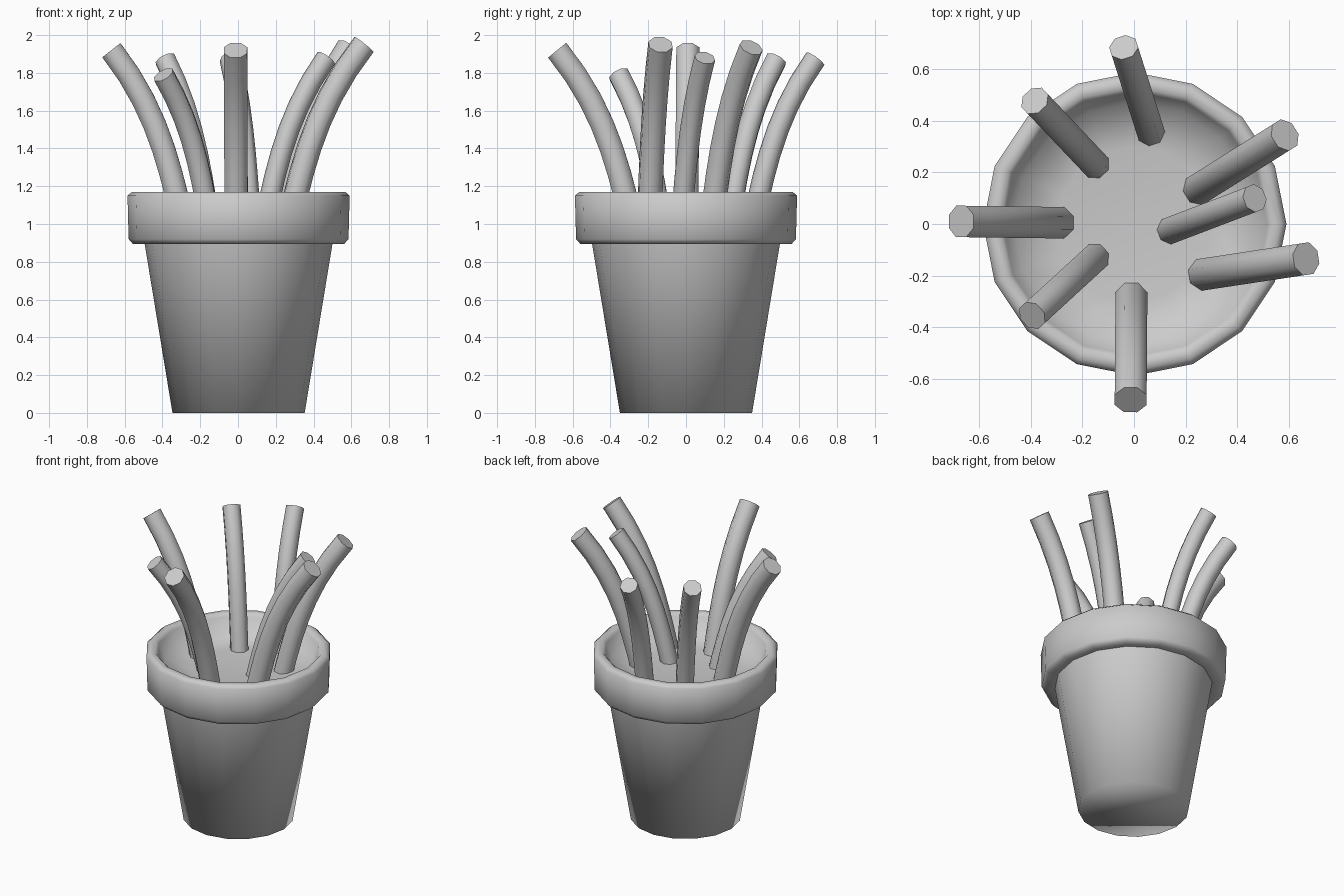
import bpy, bmesh, math
from mathutils import Vector

if "Cube" in bpy.data.objects:
    bpy.data.objects.remove(bpy.data.objects["Cube"])


def finish(bm, name, angle):
    bmesh.ops.recalc_face_normals(bm, faces=bm.faces)
    mesh = bpy.data.meshes.new(name)
    bm.to_mesh(mesh)
    bm.free()
    ob = bpy.data.objects.new(name, mesh)
    bpy.context.collection.objects.link(ob)
    bpy.ops.object.select_all(action='DESELECT')
    ob.select_set(True)
    bpy.context.view_layer.objects.active = ob
    bpy.ops.object.shade_smooth_by_angle(angle=math.radians(angle))
    return ob


def skin(bm, rings):
    """Bridge successive rings and cap both ends."""
    loops = [[bm.verts.new(p) for p in ring] for ring in rings]
    n = len(loops[0])
    for a, b in zip(loops, loops[1:]):
        for i in range(n):
            j = (i + 1) % n
            bm.faces.new((a[i], a[j], b[j], b[i]))
    bm.faces.new(loops[0])
    bm.faces.new(loops[-1])


def lathe(name, profile, sides, angle):
    bm = bmesh.new()
    turns = [2 * math.pi * i / sides for i in range(sides)]
    skin(bm, [[(0.003 + r * math.cos(t), r * math.sin(t), z) for t in turns]
              for r, z in profile])
    return finish(bm, name, angle)


def stem(name, base, tip, radius, sides=8, steps=7):
    # Path leans outward progressively towards the tip
    base, tip = Vector((*base, 1.0)), Vector(tip)
    d = tip - base
    side = Vector((-d.y, d.x, 0)).normalized()
    rings = []
    for k in range(steps + 1):
        t = k / steps
        f, slope = 0.55 * t + 0.45 * t ** 3, 0.55 + 1.35 * t * t
        centre = base + Vector((d.x * f, d.y * f, d.z * t))
        tangent = Vector((d.x * slope, d.y * slope, d.z)).normalized()
        up = tangent.cross(side)
        rings.append([centre + radius * (side * math.cos(a) + up * math.sin(a))
                      for a in (2 * math.pi * (i + 0.5) / sides for i in range(sides))])
    bm = bmesh.new()
    skin(bm, rings)
    return finish(bm, name, 50)


# Pot: tapered body, collar rim, and inner wall down to the soil
lathe("pot", [(0.35, 0), (0.498, 0.90), (0.56, 0.895), (0.582, 0.92),
              (0.588, 1.15), (0.565, 1.17), (0.53, 1.17), (0.512, 1.15),
              (0.47, 1.055), (0.30, 1.03)], 16, 85)

# Stems: base (x, y), tip (x, y, z), radius
stems = [
    ((-0.29, 0.005), (-0.67, 0.01, 1.92), 0.066),
    ((-0.15, 0.23), (-0.385, 0.478, 1.87), 0.059),
    ((-0.15, -0.13), (-0.395, -0.355, 1.79), 0.059),
    ((-0.01, -0.285), (-0.013, -0.682, 1.92), 0.067),
    ((0.065, 0.355), (-0.04, 0.685, 1.875), 0.058),
    ((0.25, 0.135), (0.585, 0.345, 1.935), 0.065),
    ((0.14, -0.025), (0.468, 0.10, 1.88), 0.056),
    ((0.27, -0.195), (0.667, -0.135, 1.95), 0.067),
]
for i, args in enumerate(stems):
    stem(f"stem_{i + 1}", *args)
